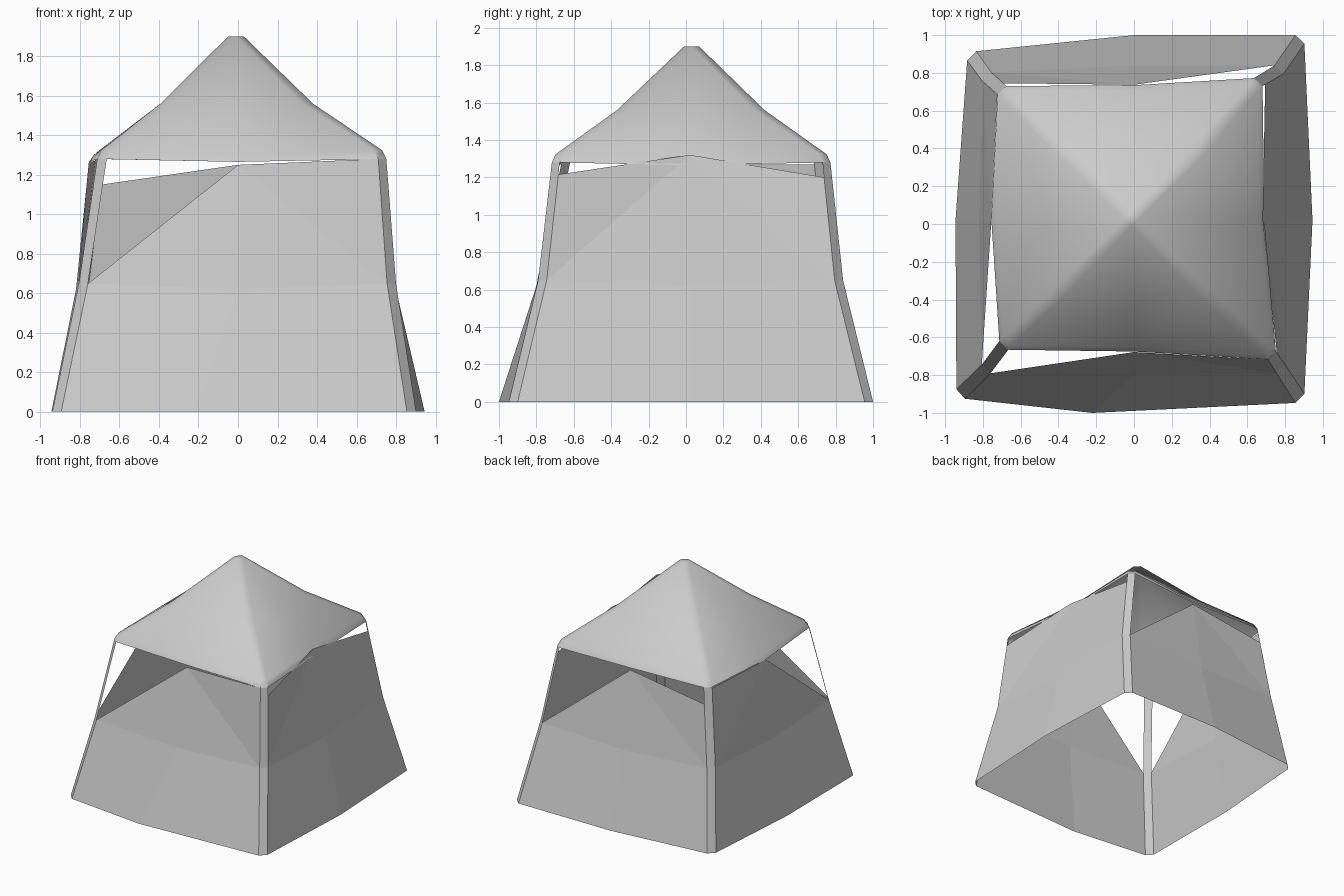
import bpy, math
from mathutils import Vector as V

if "Cube" in bpy.data.objects:
    bpy.data.objects.remove(bpy.data.objects["Cube"])

BEVEL = 0.045


def ring(corners, mids):
    """12-point ring: each clipped corner (two points) followed by a side midpoint.
    Order of corners: front-left, front-right, back-right, back-left;
    order of sides: front, right, back, left."""
    out = []
    for i in range(4):
        c, before, after = V(corners[i]), V(mids[i - 1]), V(mids[i])
        out += [c + (before - c).normalized() * BEVEL,
                c + (after - c).normalized() * BEVEL, after]
    return out


def level(xy, z):
    return [(x, y, z) for x, y in xy]


def make(name, verts, faces, smooth=False):
    me = bpy.data.meshes.new(name)
    me.from_pydata([tuple(v) for v in verts], [], faces)
    me.update()
    ob = bpy.data.objects.new(name, me)
    bpy.context.collection.objects.link(ob)
    if smooth:
        bpy.ops.object.select_all(action='DESELECT')
        bpy.context.view_layer.objects.active = ob
        ob.select_set(True)
        bpy.ops.object.shade_smooth_by_angle(angle=math.radians(42))
    return ob


# Shared cross-sections from the ground to the roof
base = ring(level([(-.94, -.92), (.90, -.945), (.90, 1.0), (-.88, .91)], 0),
            level([(-.22, -1.0), (.945, .02), (0, 1.0), (-.945, .02)], 0))
waist = ring(level([(-.805, -.79), (.80, -.79), (.79, .84), (-.80, .80)], .65),
             level([(0, -.80), (.80, .02), (0, .84), (-.82, .02)], .62))
eave = ring(level([(-.71, -.665), (.755, -.72), (.68, .775), (-.72, .73)], 1.28),
            level([(0, -.675), (.69, .02), (0, .735), (-.755, .02)], 1.265))
eave_top = ring(level([(-.69, -.64), (.735, -.70), (.66, .755), (-.70, .705)], 1.325),
                level([(0, -.65), (.665, .02), (0, .71), (-.73, .02)], 1.30))
slope = ring(level([(-.385, -.35), (.37, -.36), (.365, .41), (-.385, .395)], 1.57),
             level([(0, -.44), (.46, .02), (0, .50), (-.46, .02)], 1.475))
# Tiny diamond at the peak: every side meets one of its points
diamond = [V((-.01, -.01, 1.9)), V((.03, .03, 1.9)), V((-.01, .07, 1.9)), V((-.05, .03, 1.9))]

# Roof: rounded eave band and four sagging slopes
rings = eave + eave_top + slope
faces = []
for r in range(2):
    for k in range(12):
        j = (k + 1) % 12
        faces.append((r * 12 + k, r * 12 + j, r * 12 + 12 + j, r * 12 + 12 + k))
for i in range(4):
    a, b, m, n = [24 + (3 * i + k) % 12 for k in range(4)]
    tip, prev = 36 + i, 36 + (i - 1) % 4
    faces += [(a, b, tip, prev), (b, m, tip), (m, n, tip)]
faces.append((36, 37, 38, 39))
make("roof", rings + diamond, faces, smooth=True)

# Corner strips
for i, name in enumerate(["front_left", "front_right", "back_right", "back_left"]):
    a, b = 3 * i, 3 * i + 1
    make(name + "_strip", [s[k] for s in (base, waist, eave) for k in (a, b)],
         [(0, 1, 3, 2), (2, 3, 5, 4)])

# Side walls: top height at each end, None where the flap is folded away
walls = [("front", None, 1.28, 1.25), ("right", 1.215, 1.20, 1.32),
         ("back", None, 1.15, 1.25), ("left", 1.27, None, 1.265)]
for i, (name, start, end, middle) in enumerate(walls):
    cols = [3 * i + 1, 3 * i + 2, (3 * i + 3) % 12]
    verts = [s[k] for s in (base, waist) for k in cols]
    for k, top in zip(cols, (start, middle, end)):
        low, high = waist[k], eave[k]
        t = ((top or 1.28) - low.z) / (high.z - low.z)
        verts.append(low.lerp(high, t))
    faces = [(0, 1, 4, 3), (1, 2, 5, 4)]
    faces += [(3, 4, 7)] + ([(3, 7, 6)] if start else [])
    faces += [(4, 5, 7)] + ([(5, 8, 7)] if end else [])
    make(name + "_wall", verts, faces)
